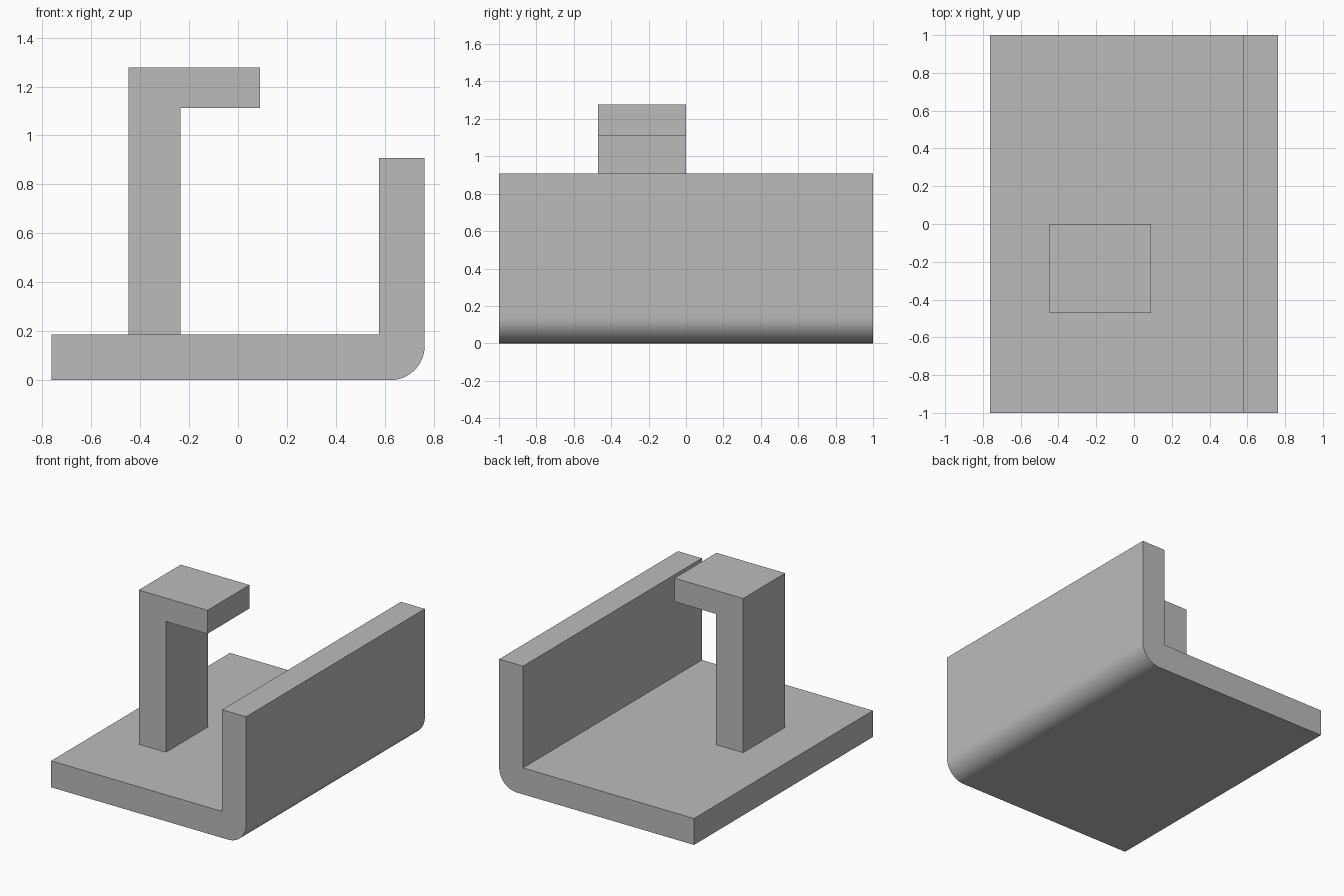
import bpy
import bmesh
import math

# Remove the default cube
cube = bpy.data.objects.get("Cube")
if cube:
    bpy.data.objects.remove(cube, do_unlink=True)

# Single plain grey material
GREY = (0.5, 0.5, 0.5, 1.0)
grey = bpy.data.materials.new("plain_grey")
grey.use_nodes = True
grey.diffuse_color = GREY
grey.node_tree.nodes["Principled BSDF"].inputs["Base Color"].default_value = GREY


def extrude_profile(name, profile, y_front, y_back):
    """Extrude a closed x-z outline from y_front to y_back."""
    bm = bmesh.new()
    face = bm.faces.new([bm.verts.new((x, y_front, z)) for x, z in profile])
    result = bmesh.ops.extrude_face_region(bm, geom=[face])
    moved = [v for v in result["geom"] if isinstance(v, bmesh.types.BMVert)]
    bmesh.ops.translate(bm, verts=moved, vec=(0, y_back - y_front, 0))
    bmesh.ops.recalc_face_normals(bm, faces=bm.faces)
    mesh = bpy.data.meshes.new(name)
    bm.to_mesh(mesh)
    bm.free()
    mesh.materials.append(grey)
    obj = bpy.data.objects.new(name, mesh)
    bpy.context.collection.objects.link(obj)
    bpy.ops.object.select_all(action="DESELECT")
    obj.select_set(True)
    bpy.context.view_layer.objects.active = obj
    bpy.ops.object.shade_smooth_by_angle(angle=math.radians(30))
    return obj


# Base plate and side wall with a rounded outer corner
half_width, thick, radius, steps = 0.763, 0.187, 0.14, 16
wall_inner, wall_top = half_width - thick, 0.907
corner = []
for i in range(steps + 1):
    a = -math.pi / 2 + math.pi / 2 * i / steps
    corner.append((half_width - radius + radius * math.cos(a),
                   radius + radius * math.sin(a)))
bracket = [(-half_width, 0), *corner, (half_width, wall_top),
           (wall_inner, wall_top), (wall_inner, thick), (-half_width, thick)]
extrude_profile("angle_bracket", bracket, -1, 1)

# Upright post with an overhanging arm
hook = [(-0.448, thick), (-0.235, thick), (-0.235, 1.112), (0.09, 1.112),
        (0.09, 1.278), (-0.448, 1.278)]
extrude_profile("hook_post", hook, -0.47, 0)
